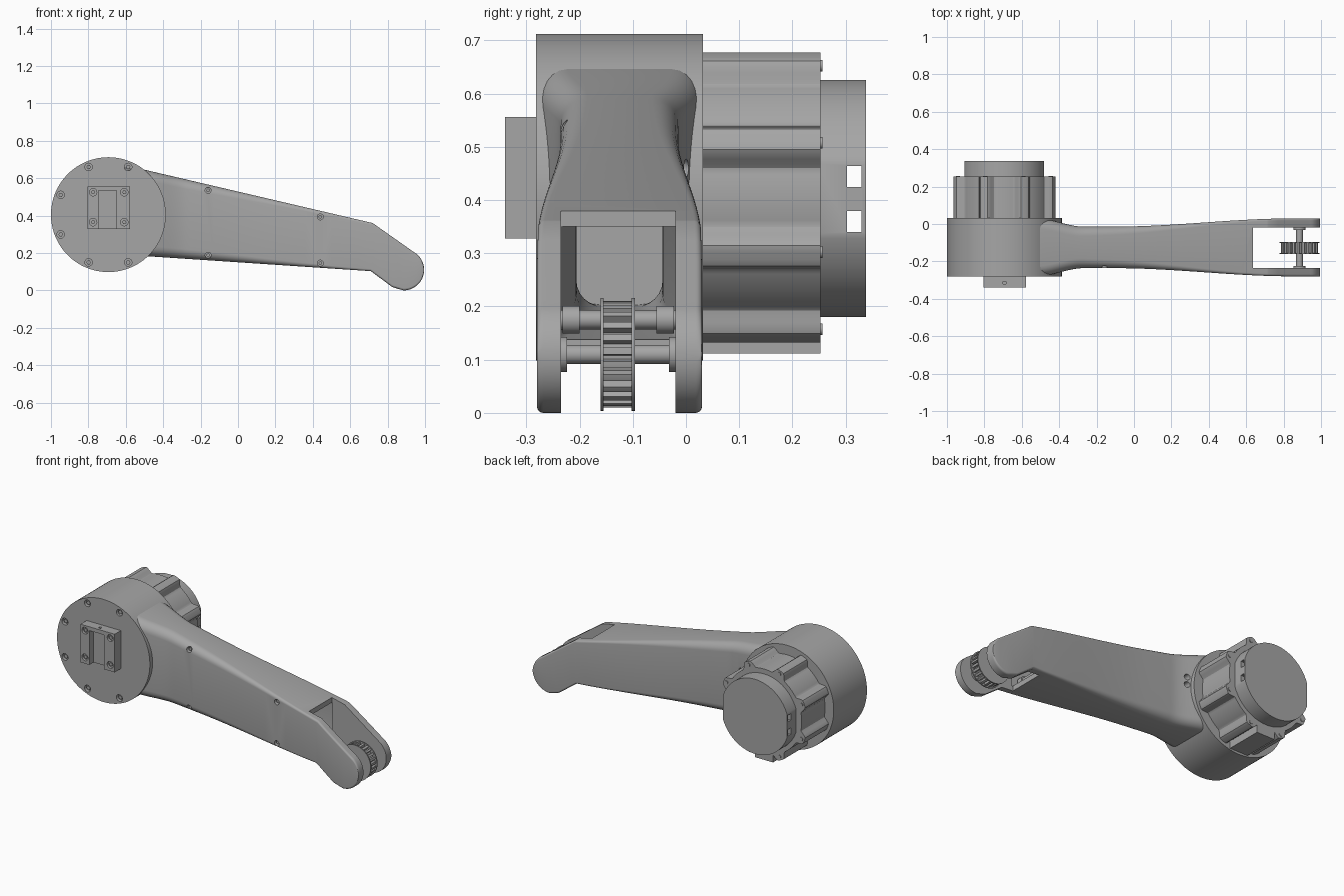
import bpy, bmesh, math
from math import sin, cos, pi, sqrt

cube = bpy.data.objects.get("Cube")
if cube:
    bpy.data.objects.remove(cube, do_unlink=True)

grey = bpy.data.materials.new("machined grey")
grey.use_nodes = True
COLOR = (0.38, 0.38, 0.38, 1)
grey.diffuse_color = COLOR
grey.node_tree.nodes["Principled BSDF"].inputs["Base Color"].default_value = COLOR

HX, HZ = -0.693, 0.405      # hub axis
TX, TZ, TR = 0.885, 0.11, 0.11  # tip axis and radius
FRONT, BACK = -0.282, 0.032


def finish(name, bm):
    bmesh.ops.recalc_face_normals(bm, faces=bm.faces)
    mesh = bpy.data.meshes.new(name)
    bm.to_mesh(mesh)
    bm.free()
    mesh.materials.append(grey)
    ob = bpy.data.objects.new(name, mesh)
    bpy.context.collection.objects.link(ob)
    return ob


def loft(name, rings):
    bm = bmesh.new()
    loops = [[bm.verts.new(p) for p in ring] for ring in rings]
    for a, b in zip(loops, loops[1:]):
        for i in range(len(a)):
            j = (i + 1) % len(a)
            bm.faces.new((a[i], a[j], b[j], b[i]))
    bm.faces.new(loops[0])
    bm.faces.new(loops[-1])
    return finish(name, bm)


def prism(name, pts, y0, y1):
    return loft(name, [[(x, y, z) for x, z in pts] for y in (y0, y1)])


def polar(x, z, n, radius):
    angles = [2 * pi * i / n for i in range(n)]
    return [(x + radius(a) * cos(a), z + radius(a) * sin(a)) for a in angles]


def cyl(name, x, z, y0, y1, r, n=32):
    return prism(name, polar(x, z, n, lambda a: r), y0, y1)


def box(name, x0, x1, y0, y1, z0, z1):
    return prism(name, [(x0, z0), (x1, z0), (x1, z1), (x0, z1)], y0, y1)


def activate(ob):
    bpy.ops.object.select_all(action='DESELECT')
    ob.select_set(True)
    bpy.context.view_layer.objects.active = ob


def cut(ob, *cutters):
    for c in cutters:
        c.hide_render = True
        mod = ob.modifiers.new("cut", 'BOOLEAN')
        mod.operation = 'DIFFERENCE'
        mod.solver = 'EXACT'
        mod.object = c
        activate(ob)
        bpy.ops.object.modifier_apply(modifier=mod.name)
        bpy.data.objects.remove(c, do_unlink=True)


def smoothstep(t):
    t = max(0, min(1, t))
    return t * t * (3 - 2 * t)


def lerp(table, x):
    for (xa, a), (xb, b) in zip(table, table[1:]):
        if x <= xb:
            return a + (b - a) * (x - xa) / (xb - xa)
    return table[-1][1]


# Arm outline: upper and lower edges, rounded at the tip
def z_top(x):
    if x > 0.947:
        return TZ + sqrt(max(0, TR ** 2 - (x - TX) ** 2))
    return lerp([(-0.7, 0.692), (0.72, 0.36), (0.947, 0.2)], x)


def z_bottom(x):
    if x > 0.825:
        return TZ - sqrt(max(0, TR ** 2 - (x - TX) ** 2))
    return lerp([(-0.7, 0.197), (0.71, 0.103), (0.825, 0.018)], x)


# How far each side is drawn in from full width along the arm
def waist(x):
    near = smoothstep((x + 0.52) / 0.25)
    far = smoothstep((0.85 - x) / 0.95)
    return 0.002 + 0.044 * near * far


def arm_section(x, inset=0.0):
    y0, y1 = FRONT + waist(x) + inset, BACK - waist(x) - inset
    z0, z1 = z_bottom(x) + inset, z_top(x) - inset
    r = 0.055 - 0.043 * smoothstep((x + 0.5) / 1.2)
    r = min(r, (z1 - z0) * 0.45)
    ring = []
    for k, (cy, cz) in enumerate([(y1 - r, z1 - r), (y0 + r, z1 - r),
                                  (y0 + r, z0 + r), (y1 - r, z0 + r)]):
        for s in range(7):
            a = (k + s / 6) * pi / 2
            ring.append((x, cy + r * cos(a), cz + r * sin(a)))
    return ring


stations = [-0.69 + 0.19 * i / 3 for i in range(3)]
stations += [-0.5 + 0.02 * i for i in range(13)]
stations += [-0.2 + 0.07 * i for i in range(13)]
stations += [0.71, 0.72, 0.77, 0.825, 0.885]
stations += [TX + 0.1099 * sin(pi / 2 * i / 14) for i in range(1, 15)]
arm = loft("arm", [arm_section(x) for x in stations])
cavity = loft("cavity", [arm_section(x, 0.03) for x in stations if -0.35 < x < 0.705])
slot = box("slot", 0.635, 1.1, -0.235, -0.02, -0.1, 0.6)
cut(arm, cavity, slot)

# Arm side screws, sunk into both edges of the front face
for x, z in [(-0.16, 0.535), (-0.16, 0.188), (0.44, 0.393), (0.44, 0.146)]:
    y = FRONT + waist(x)
    cut(arm, cyl("bore", x, z, y - 0.05, y + 0.024, 0.016, 24))
    cyl("arm_screw", x, z, y + 0.012, y + 0.028, 0.009, 16)

# Hub drum with its ring of cap screws
hub = cyl("hub", HX, HZ, FRONT, BACK, 0.307, 128)
for k in range(1, 7):
    a = pi / 8 + k * pi / 4
    x, z = HX + 0.276 * cos(a), HZ + 0.276 * sin(a)
    cut(hub, cyl("bore", x, z, FRONT - 0.05, FRONT + 0.02, 0.02, 24))
    cyl("hub_screw", x, z, FRONT + 0.008, FRONT + 0.025, 0.012, 6)

# Cable holes at the back, beside the motor
for z in (0.415, 0.46):
    cut(arm, cyl("bore", -0.365, z, -0.05, 0.1, 0.017, 24))

# Front block with a channel open at the bottom
block = box("front_block", -0.804, -0.578, -0.34, FRONT + 0.002, 0.328, 0.556)
cut(block, box("channel", -0.745, -0.65, -0.4, -0.3, 0.3, 0.533),
    box("port", -0.7, -0.684, -0.322, -0.308, 0.535, 0.6))
for x in (-0.775, -0.608):
    for z in (0.365, 0.525):
        cut(block, cyl("bore", x, z, -0.4, -0.325, 0.02, 24))
        cyl("block_screw", x, z, -0.334, -0.32, 0.011, 6)


# Motor casing with eight rounded ribs
def ribbed(a):
    d = abs((a % (pi / 4)) - pi / 8)
    return 0.25 + 0.038 * smoothstep((0.19 - d) / 0.13)


prism("motor_casing", polar(HX, HZ, 256, ribbed), BACK - 0.01, 0.253)
for k in range(8):
    a = pi / 8 + k * pi / 4
    cyl("motor_bolt", HX + 0.268 * cos(a), HZ + 0.268 * sin(a), 0.25, 0.257, 0.011, 16)
box("motor_connector", HX - 0.06, HX + 0.06, BACK, 0.253, 0.112, 0.2)

# Motor end cap: flattened sides with two windows through it
cap = cyl("motor_cap", HX, HZ - 0.002, 0.25, 0.338, 0.223, 128)
for s in (-1, 1):
    edge = HX + s * 0.213
    cut(cap, box("flat", min(edge, edge + s), max(edge, edge + s), 0.2, 0.4, 0, 1))
for z in (0.34, 0.425):
    cut(cap, box("window", -1.2, 0, 0.303, 0.33, z, z + 0.039))


# Toothed pulley between the fork plates
def toothed(a):
    return 0.1 if (a * 24 / (2 * pi)) % 1 < 0.55 else 0.085


prism("pulley", polar(TX, TZ, 240, toothed), -0.157, -0.1)
for y in (-0.161, -0.102):
    rim = cyl("pulley_flange", TX, TZ, y, y + 0.006, 0.106, 64)
cyl("pulley_shaft", TX, TZ, -0.24, -0.015, 0.018)
for y in (-0.236, -0.032):
    cyl("pulley_collar", TX, TZ, y, y + 0.012, 0.033)

# Idler shaft inside the arm
cyl("idler_shaft", 0.58, 0.175, -0.235, -0.02, 0.018)
for y in (-0.232, -0.055):
    cyl("idler_collar", 0.58, 0.175, y, y + 0.032, 0.026)

# Smooth rounded surfaces, keep machined edges crisp
for ob in bpy.context.scene.objects:
    if ob.type == 'MESH':
        activate(ob)
        bpy.ops.object.shade_smooth_by_angle(angle=math.radians(30))
